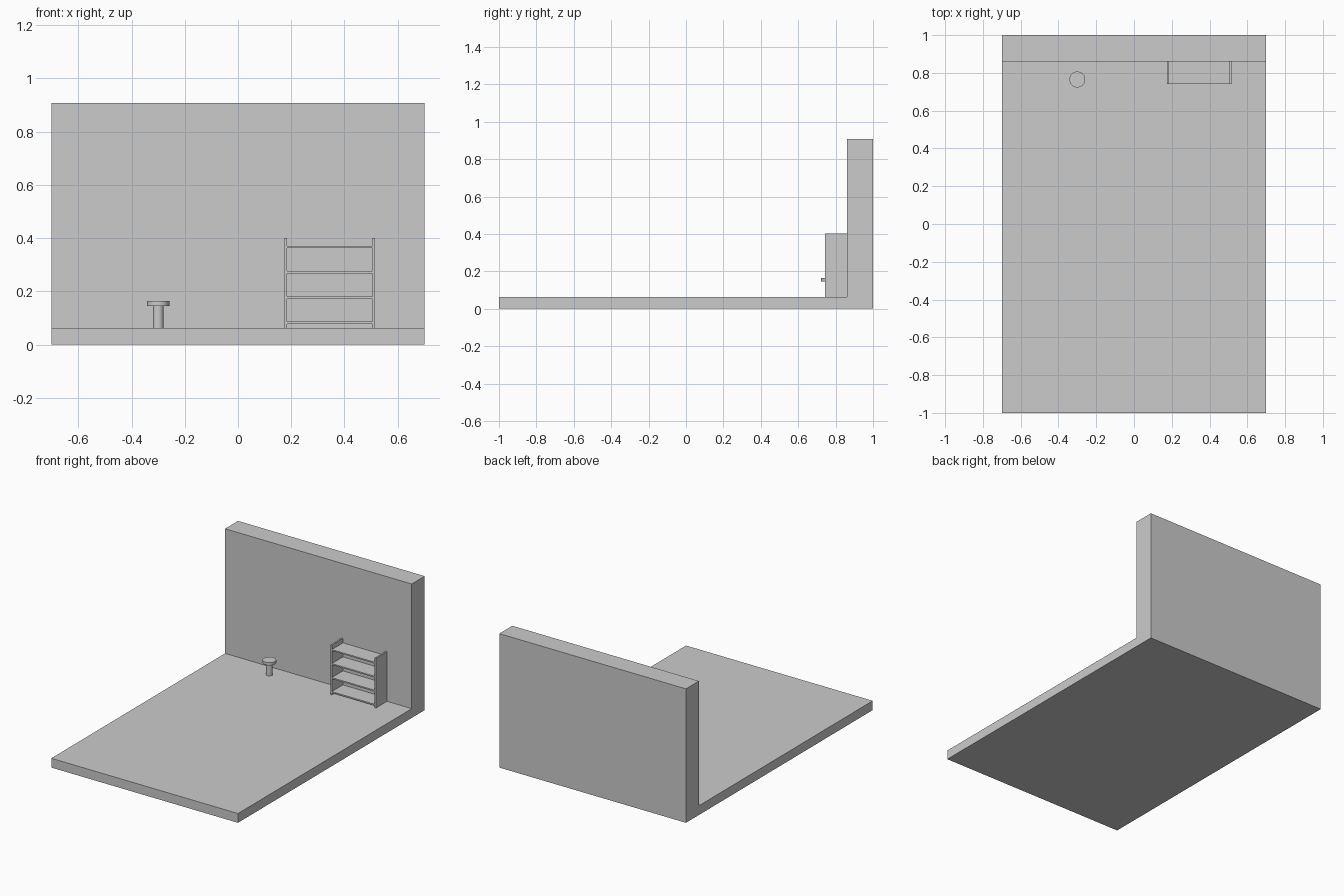
import bpy, bmesh

if "Cube" in bpy.data.objects:
    bpy.data.objects.remove(bpy.data.objects["Cube"])

FLOOR, WALL = 0.063, 0.861


def extrude_x(name, profile, x0, x1):
    """Extrude a (y, z) profile along x."""
    bm = bmesh.new()
    face = bm.faces.new([bm.verts.new((x0, y, z)) for y, z in profile])
    ext = bmesh.ops.extrude_face_region(bm, geom=[face])
    verts = [g for g in ext["geom"] if isinstance(g, bmesh.types.BMVert)]
    bmesh.ops.translate(bm, verts=verts, vec=(x1 - x0, 0, 0))
    bmesh.ops.recalc_face_normals(bm, faces=bm.faces)
    mesh = bpy.data.meshes.new(name)
    bm.to_mesh(mesh)
    bm.free()
    ob = bpy.data.objects.new(name, mesh)
    bpy.context.collection.objects.link(ob)
    return ob


def box(name, x0, x1, y0, y1, z0, z1):
    return extrude_x(name, [(y0, z0), (y1, z0), (y1, z1), (y0, z1)], x0, x1)


def cylinder(name, x, y, r, z0, z1):
    bpy.ops.mesh.primitive_cylinder_add(vertices=32, radius=r, depth=z1 - z0,
                                        location=(x, y, (z0 + z1) / 2))
    bpy.context.object.name = name
    bpy.ops.object.shade_smooth_by_angle()


# Floor and back wall as one L-shaped piece
extrude_x("floor_and_wall", [(-1, 0), (1, 0), (1, 0.908), (WALL, 0.908),
                             (WALL, FLOOR), (-1, FLOOR)], -0.7, 0.7)

# Shelf unit: two side panels and four boards
X0, X1, T, FRONT = 0.174, 0.515, 0.010, 0.742
box("shelf_side_left", X0, X0 + T, FRONT, WALL, FLOOR, 0.401)
box("shelf_side_right", X1 - T, X1, FRONT, WALL, FLOOR, 0.401)
for i in range(4):
    z = 0.077 + i * 0.095
    box(f"shelf_board_{i + 1}", X0 + T, X1 - T, FRONT, WALL, z, z + 0.009)

# Small round table
cylinder("table_stem", -0.3, 0.765, 0.02, FLOOR, 0.145)
cylinder("table_top", -0.3, 0.765, 0.042, 0.145, 0.163)
